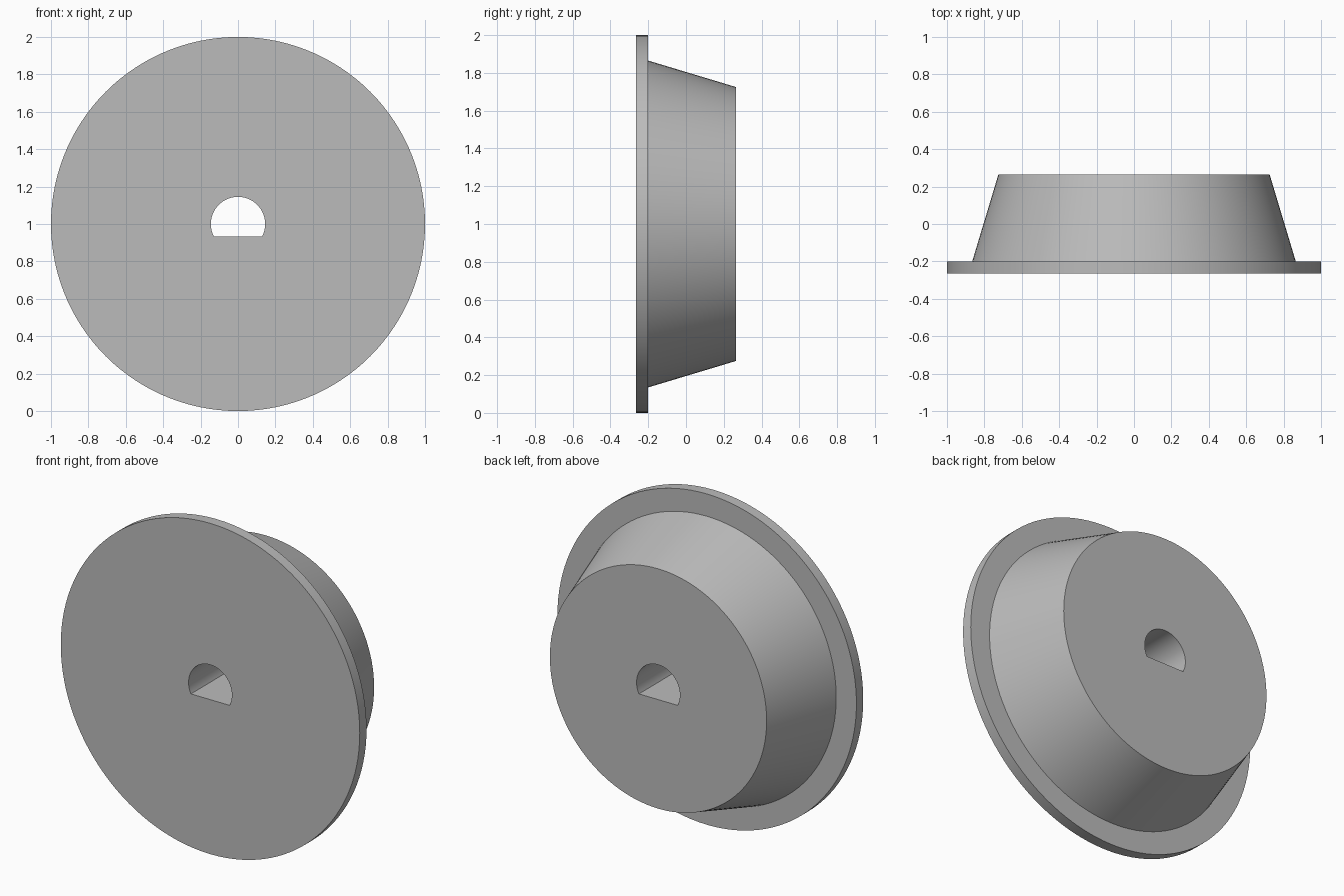
import bpy
import bmesh
from math import sin, cos, pi, radians

cube = bpy.data.objects.get("Cube")
if cube:
    bpy.data.objects.remove(cube, do_unlink=True)

SEGMENTS = 120
CENTRE_Z = 1.0
FRONT, STEP, BACK = -0.265, -0.2, 0.265
BORE = 0.145
FLAT = -BORE * sin(radians(27))  # height of the flat on the shaft hole

grey = bpy.data.materials.new("plain grey")
grey.use_nodes = True
colour = (0.5, 0.5, 0.5, 1)
grey.diffuse_color = colour
grey.node_tree.nodes["Principled BSDF"].inputs["Base Color"].default_value = colour


def ring(bm, radius, y, d_shaped=False):
    """Circle facing the front, optionally cut off by the flat."""
    verts = []
    for i in range(SEGMENTS):
        a = 2 * pi * i / SEGMENTS
        r = radius
        if d_shaped and r * sin(a) < FLAT:
            r = FLAT / sin(a)
        verts.append(bm.verts.new((r * cos(a), y, CENTRE_Z + r * sin(a))))
    return verts


# Flanged, tapered plug with a D-shaped shaft hole right through it
bm = bmesh.new()
rings = [
    ring(bm, BORE, FRONT, True),
    ring(bm, 1.0, FRONT),
    ring(bm, 1.0, STEP),
    ring(bm, 0.865, STEP),
    ring(bm, 0.725, BACK),
    ring(bm, BORE, BACK, True),
]
for a, b in zip(rings, rings[1:] + rings[:1]):
    for i in range(SEGMENTS):
        j = (i + 1) % SEGMENTS
        bm.faces.new((a[i], a[j], b[j], b[i]))
bmesh.ops.recalc_face_normals(bm, faces=bm.faces)

mesh = bpy.data.meshes.new("flanged_plug")
bm.to_mesh(mesh)
bm.free()
mesh.materials.append(grey)
plug = bpy.data.objects.new("flanged_plug", mesh)
bpy.context.collection.objects.link(plug)

# Smooth round walls, crisp rims
bpy.ops.object.select_all(action="DESELECT")
plug.select_set(True)
bpy.context.view_layer.objects.active = plug
bpy.ops.object.shade_smooth_by_angle(angle=radians(30))
